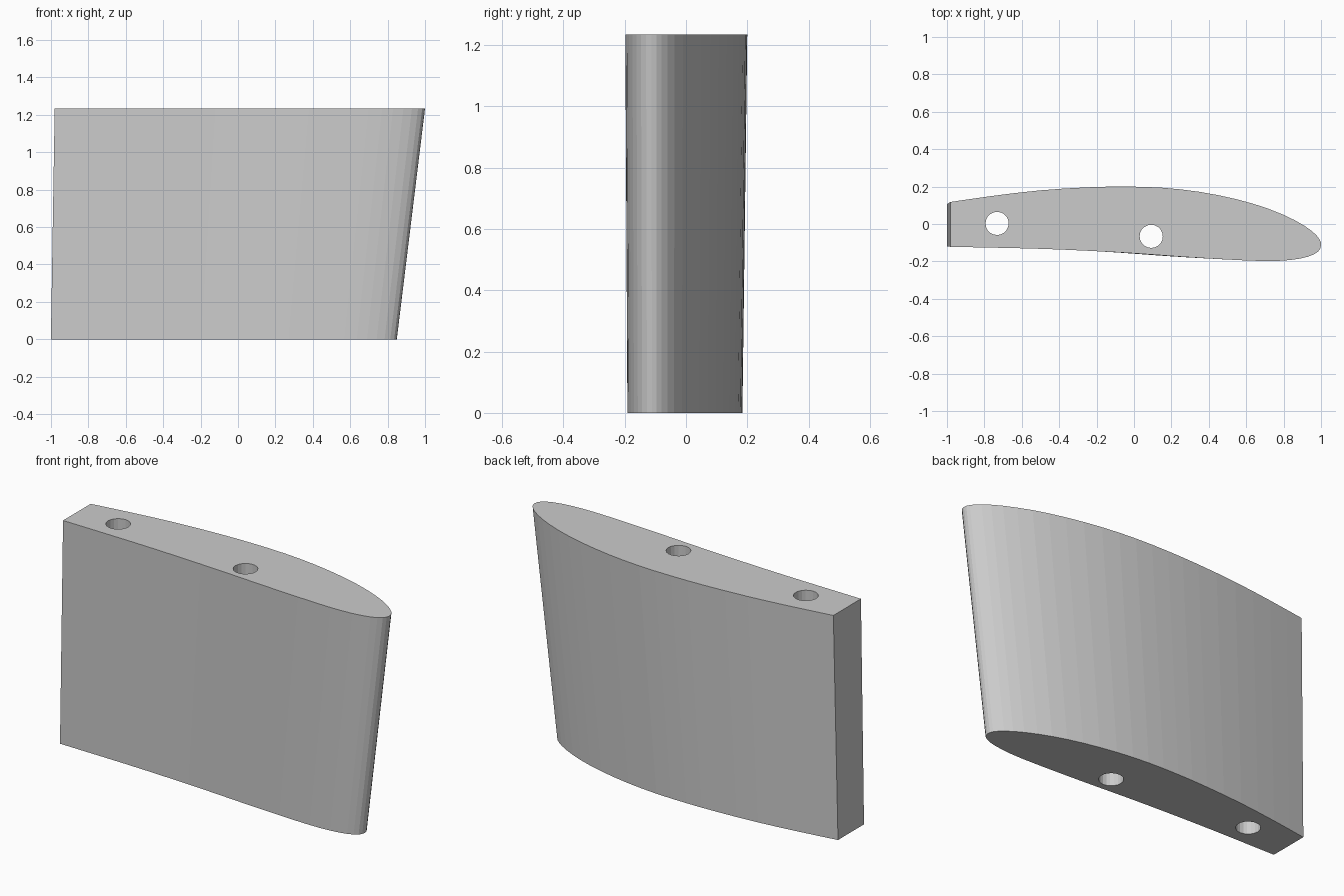
import bpy
import bmesh
from mathutils import Vector

cube = bpy.data.objects.get("Cube")
if cube:
    bpy.data.objects.remove(cube, do_unlink=True)

HEIGHT = 1.235

# Plain grey material
grey = bpy.data.materials.new("plain grey")
grey.use_nodes = True
grey.diffuse_color = (0.6, 0.6, 0.6, 1)
grey.node_tree.nodes["Principled BSDF"].inputs["Base Color"].default_value = (0.6, 0.6, 0.6, 1)

# Top outline, from the blunt tail over the back, round the nose and home
outline = [Vector(p) for p in (
    (-0.98, 0.118), (-0.75, 0.151), (-0.5, 0.18), (-0.25, 0.196), (-0.05, 0.2),
    (0.15, 0.194), (0.35, 0.172), (0.55, 0.132), (0.72, 0.081), (0.86, 0.02),
    (0.95, -0.037), (0.99, -0.08), (1.0, -0.113), (0.985, -0.147), (0.93, -0.175),
    (0.83, -0.193), (0.7, -0.198), (0.5, -0.19), (0.25, -0.175), (0, -0.157),
    (-0.25, -0.143), (-0.55, -0.131), (-0.98, -0.122))]


def smooth_outline(pts):
    """Adds one Catmull-Rom midpoint to each span of an open outline."""
    ends = [2 * pts[0] - pts[1]] + pts + [2 * pts[-1] - pts[-2]]
    result = []
    for a, b, c, d in zip(ends, ends[1:], ends[2:], ends[3:]):
        result += [b, (9 * (b + c) - a - d) / 16]
    return result + [pts[-1]]


def bottom_point(p):
    """Shrinks and shifts the outline for the swept lower end."""
    return (0.934 * p.x - 0.085, 0.943 * p.y - 0.0045, 0)


# Tapered foil body
bm = bmesh.new()
section = smooth_outline(outline)
top = [bm.verts.new((p.x, p.y, HEIGHT)) for p in section]
low = [bm.verts.new(bottom_point(p)) for p in section]
bm.faces.new(top)
bm.faces.new(low[::-1])
for i in range(len(top)):
    j = (i + 1) % len(top)
    bm.faces.new((top[i], low[i], low[j], top[j]))
bmesh.ops.recalc_face_normals(bm, faces=bm.faces)
mesh = bpy.data.meshes.new("foil_body")
bm.to_mesh(mesh)
bm.free()
mesh.materials.append(grey)
foil = bpy.data.objects.new("foil_body", mesh)
bpy.context.collection.objects.link(foil)

# Two round holes right through the body
for name, x, y in (("tail_hole_cutter", -0.732, 0.003), ("middle_hole_cutter", 0.092, -0.066)):
    bpy.ops.mesh.primitive_cylinder_add(vertices=20, radius=0.062, depth=2,
                                        location=(x, y, HEIGHT / 2))
    cutter = bpy.context.object
    cutter.name = name
    cutter.hide_render = True
    cutter.data.materials.append(grey)
    cut = foil.modifiers.new(name, "BOOLEAN")
    cut.operation = "DIFFERENCE"
    cut.solver = "EXACT"
    cut.object = cutter
    bpy.context.view_layer.objects.active = foil
    bpy.ops.object.modifier_apply(modifier=cut.name)
    bpy.data.objects.remove(cutter, do_unlink=True)
